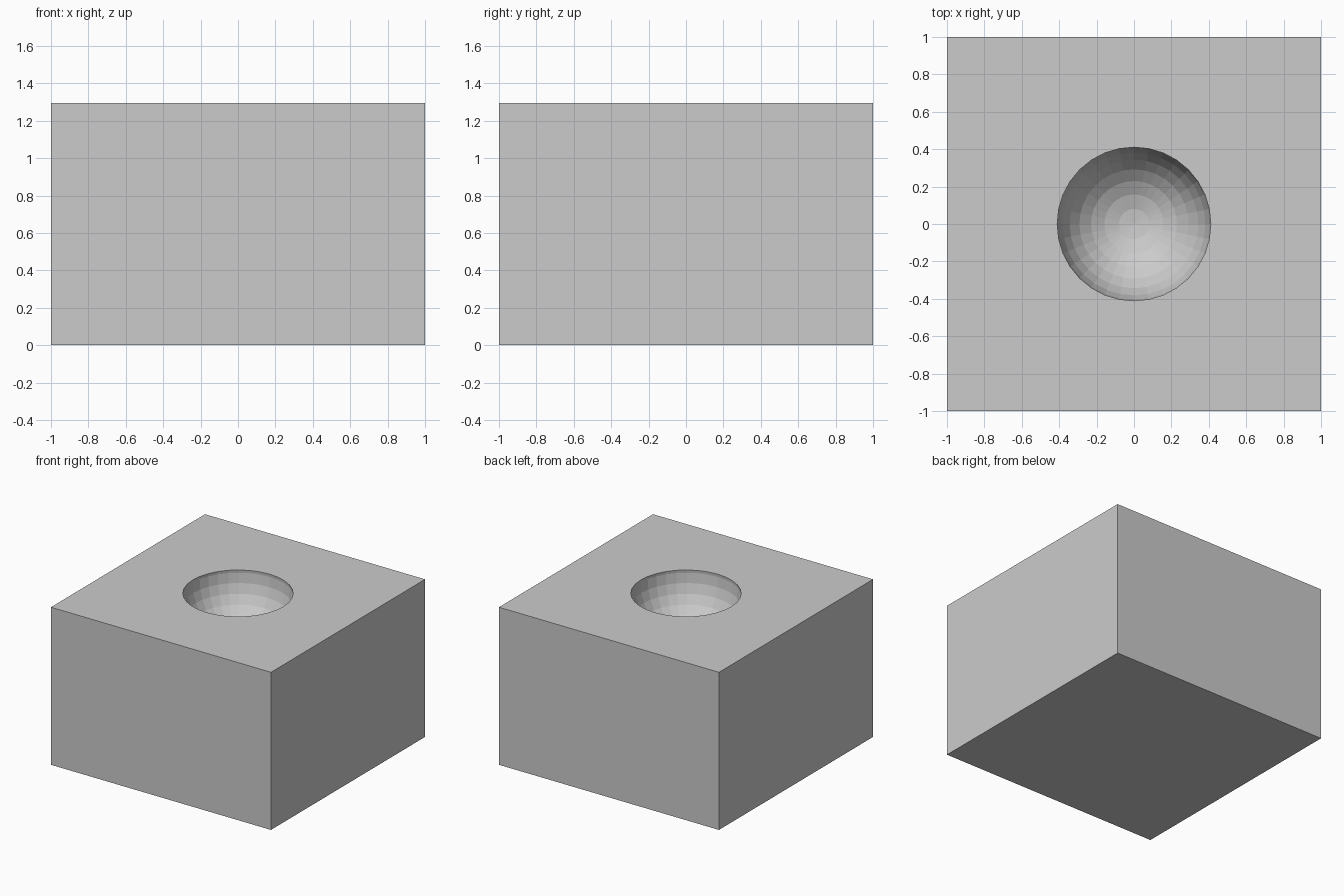
import bpy

if "Cube" in bpy.data.objects:
    bpy.data.objects.remove(bpy.data.objects["Cube"])

H = 1.295      # block height
R = 0.413      # radius of the round pocket

# Solid block
bpy.ops.mesh.primitive_cube_add(size=1, location=(0, 0, H / 2))
block = bpy.context.object
block.name = "block"
block.scale = (2, 2, H)
bpy.ops.object.transform_apply(location=False, rotation=False, scale=True)

# Faceted ball that hollows the pocket, centred just under the top face
bpy.ops.mesh.primitive_uv_sphere_add(segments=32, ring_count=16, radius=R,
                                     location=(0, 0, H - 0.024))
cutter = bpy.context.object
cutter.name = "pocket_cutter"
cutter.hide_render = True

# Carve the pocket
cut = block.modifiers.new("pocket", 'BOOLEAN')
cut.operation = 'DIFFERENCE'
cut.solver = 'EXACT'
cut.object = cutter
bpy.context.view_layer.objects.active = block
bpy.ops.object.modifier_apply(modifier=cut.name)
bpy.data.objects.remove(cutter, do_unlink=True)
